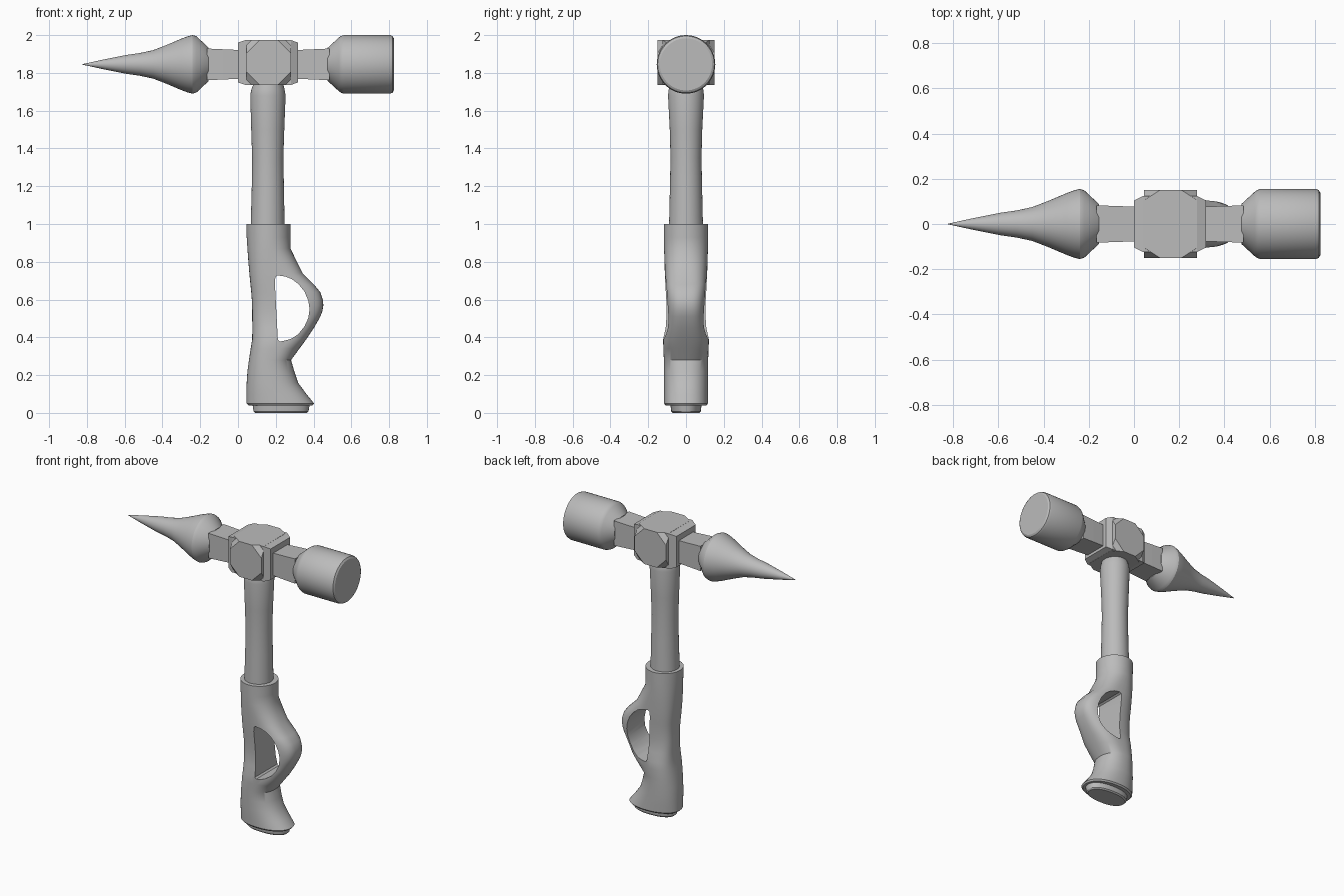
import bpy, bmesh, math

if "Cube" in bpy.data.objects:
    bpy.data.objects.remove(bpy.data.objects["Cube"])

steel = bpy.data.materials.new("plain grey")
steel.diffuse_color = (0.5, 0.5, 0.5, 1)
steel.use_nodes = True
steel.node_tree.nodes["Principled BSDF"].inputs["Base Color"].default_value = steel.diffuse_color
HEAD_Z = 1.845


def finish(name, bm, smooth=True, angle=30):
    bmesh.ops.recalc_face_normals(bm, faces=bm.faces)
    mesh = bpy.data.meshes.new(name)
    bm.to_mesh(mesh)
    bm.free()
    mesh.materials.append(steel)
    obj = bpy.data.objects.new(name, mesh)
    bpy.context.collection.objects.link(obj)
    if smooth:
        smooth_object(obj, angle)
    return obj


def activate(obj):
    bpy.ops.object.select_all(action='DESELECT')
    obj.select_set(True)
    bpy.context.view_layer.objects.active = obj


def smooth_object(obj, angle=30):
    activate(obj)
    bpy.ops.object.shade_smooth_by_angle(angle=math.radians(angle))


def loft(rings):
    """Skin a list of equal-length point rings and cap both ends."""
    bm = bmesh.new()
    loops = [[bm.verts.new(p) for p in ring] for ring in rings]
    n = len(loops[0])
    for a, b in zip(loops, loops[1:]):
        for i in range(n):
            j = (i + 1) % n
            bm.faces.new((a[i], a[j], b[j], b[i]))
    bm.faces.new(loops[0])
    bm.faces.new(loops[-1])
    return bm


def round_x(x, r, n=48):
    return [(x, r * math.cos(2 * math.pi * i / n), HEAD_Z + r * math.sin(2 * math.pi * i / n))
            for i in range(n)]


def square_x(x, hy, hz, z=HEAD_Z):
    return [(x, -hy, z - hz), (x, hy, z - hz), (x, hy, z + hz), (x, -hy, z + hz)]


def oval_z(z, x0, x1, hy, power=2.0, n=48):
    """Horizontal superellipse from x0 to x1."""
    ring = []
    for i in range(n):
        t = 2 * math.pi * i / n
        c, s = math.cos(t), math.sin(t)
        px = math.copysign(abs(c) ** (2 / power), c)
        py = math.copysign(abs(s) ** (2 / power), s)
        ring.append(((x0 + x1) / 2 + (x1 - x0) / 2 * px, hy * py, z))
    return ring


# Turned spike and striking face
spike = [(-.825, .001), (-.72, .024), (-.59, .05), (-.52, .06), (-.45, .075), (-.38, .102),
         (-.30, .136), (-.265, .149), (-.24, .155), (-.22, .149), (-.155, .088)]
finish("spike", loft([round_x(*p) for p in spike]))
face = [(.475, .088), (.535, .143), (.545, .15), (.56, .155), (.805, .155), (.818, .15), (.825, .138)]
finish("striking_face", loft([round_x(*p) for p in face]))

# Square, slightly waisted necks
for name, xs in (("spike_neck", (-.165, -.08, .01)), ("face_neck", (.485, .40, .31))):
    sizes = ((.082, .084), (.08, .08), (.076, .076))
    finish(name, loft([square_x(x, hy, hz) for x, (hy, hz) in zip(xs, sizes)]), False)

# Central block with tapered ends
block = [(0, .104, .105), (.04, .124, .119), (.28, .124, .119), (.318, .104, .105)]
finish("head_block", loft([square_x(x, hy, hz, 1.855) for x, hy, hz in block]), False)

# Cheeks: box with cut corners
bm = loft([square_x(.045, .15, .12, 1.855), square_x(.28, .15, .12, 1.855)])
for v in bm.verts:
    sx = 1 if v.co.x > .16 else -1
corners = list(bm.verts)
bmesh.ops.bevel(bm, geom=corners, offset=.07, segments=1, affect='VERTICES')
# flatten each cut so it is a shallow chamfer on the cheek
for v in bm.verts:
    if abs(v.co.y) < .149:
        v.co.y = math.copysign(.105, v.co.y)
finish("cheeks", bm, False)

# Shaft
shaft = [(.98, .067, .247, .09), (1.2, .073, .243, .085), (1.35, .075, .24, .082),
         (1.5, .07, .245, .086), (1.68, .065, .252, .095), (1.71, .07, .247, .092), (1.75, .085, .238, .08)]
finish("shaft", loft([oval_z(*s) for s in shaft]))

# Grip with finger guard: z, left x, right x, half depth, squareness
grip = [(.04, .055, .395, .108, 2.2), (.05, .045, .403, .116, 2.2), (.10, .045, .362, .116, 2.2),
        (.16, .046, .318, .116, 2.2), (.22, .05, .298, .116, 2.2), (.28, .058, .281, .117, 2.3),
        (.34, .067, .325, .12, 2.6), (.39, .075, .362, .121, 2.8), (.45, .076, .402, .108, 2.9),
        (.51, .075, .436, .104, 3), (.54, .075, .447, .104, 3), (.57, .074, .452, .105, 3),
        (.60, .073, .449, .106, 3), (.64, .07, .435, .108, 3), (.68, .066, .402, .110, 2.9),
        (.74, .06, .342, .112, 2.6), (.80, .055, .312, .114, 2.4), (.87, .05, .278, .116, 2.1),
        (.93, .046, .278, .117, 2), (1.0, .044, .278, .117, 2)]
grip_obj = finish("grip", loft([oval_z(*g) for g in grip]), False)

# D-shaped finger hole
hole = [(.198, .72), (.21, .728), (.25, .722), (.285, .708), (.32, .682), (.352, .642), (.372, .595),
        (.379, .55), (.372, .502), (.352, .458), (.32, .418), (.285, .394), (.25, .383),
        (.222, .378), (.211, .387), (.195, .69)]
cutter = finish("hole_cutter", loft([[(x, y, z) for x, z in hole] for y in (-.3, .3)]), False)
cutter.hide_render = True
mod = grip_obj.modifiers.new("finger hole", 'BOOLEAN')
mod.operation = 'DIFFERENCE'
mod.solver = 'EXACT'
mod.object = cutter
activate(grip_obj)
bpy.ops.object.modifier_apply(modifier=mod.name)
bpy.data.objects.remove(cutter, do_unlink=True)
smooth_object(grip_obj, 35)

# Pommel cap
cap = [(0, .09, .365, .07, 2.3), (.008, .082, .373, .078, 2.3), (.045, .077, .38, .083, 2.3)]
finish("pommel_cap", loft([oval_z(*c) for c in cap]))
